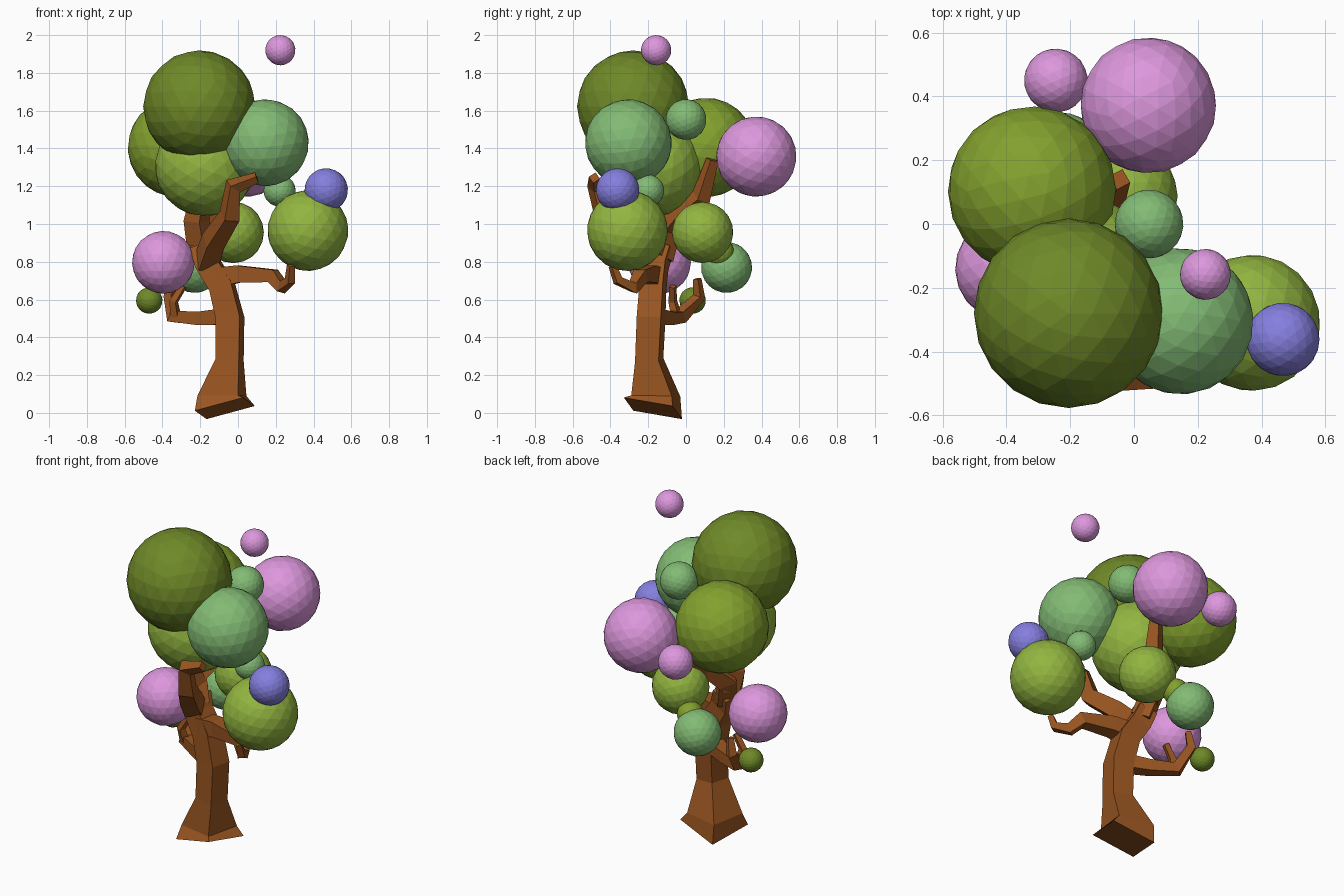
import bpy, bmesh, math
from mathutils import Vector

if "Cube" in bpy.data.objects:
    bpy.data.objects.remove(bpy.data.objects["Cube"])


def material(name, rgb):
    # display colour -> linear
    m = bpy.data.materials.new(name)
    m.diffuse_color = [(c / 255) ** 2.2 for c in rgb] + [1]
    m.use_nodes = True
    m.node_tree.nodes["Principled BSDF"].inputs["Base Color"].default_value = m.diffuse_color
    return m


bark = material("bark", (152, 86, 38))
MATS = {
    "dark": material("dark_leaf", (110, 136, 44)),
    "olive": material("olive_leaf", (130, 160, 50)),
    "light": material("light_leaf", (145, 180, 66)),
    "green": material("green_leaf", (130, 186, 116)),
    "pink": material("pink_leaf", (220, 150, 220)),
    "blue": material("blue_leaf", (132, 126, 222)),
}


def limb(name, pts, start=None):
    """Square tube through (x, y, z, corner radius) points."""
    ps = [Vector(p[:3]) for p in pts]
    bm = bmesh.new()
    rings, ref = [], start
    for i, p in enumerate(ps):
        a = (p - ps[i - 1]).normalized() if i > 0 else Vector()
        b = (ps[i + 1] - p).normalized() if i < len(ps) - 1 else Vector()
        t = (a + b).normalized()
        if ref is None:
            side = t.cross(Vector((0, 0, 1))).normalized()
            ref = side + side.cross(t)
        u = (ref - t * ref.dot(t)).normalized()
        v = t.cross(u)
        ref = u
        r = pts[i][3]
        rings.append([bm.verts.new(p + d * r) for d in (u, v, -u, -v)])
    for lo, hi in zip(rings, rings[1:]):
        for k in range(4):
            n = (k + 1) % 4
            bm.faces.new((lo[k], lo[n], hi[n], hi[k]))
    bm.faces.new(rings[0][::-1])
    bm.faces.new(rings[-1])
    me = bpy.data.meshes.new(name)
    bm.to_mesh(me)
    bm.free()
    me.materials.append(bark)
    bpy.context.collection.objects.link(bpy.data.objects.new(name, me))


# trunk and branches
limb("trunk", [(-.07, -.175, .024, .19), (-.085, -.16, .09, .155), (-.045, -.195, .28, .09),
               (-.042, -.185, .5, .092), (-.085, -.175, .67, .088), (-.16, -.16, .79, .085),
               (-.19, -.13, .88, .08)],
     Vector((math.cos(.56), math.sin(.56), 0)))
limb("front_branch", [(-.17, -.17, .79, .075), (-.13, -.28, .91, .07), (-.045, -.43, 1.04, .06),
                      (-.025, -.475, 1.2, .05), (.1, -.485, 1.245, .03)])
limb("back_branch", [(-.17, -.14, .82, .075), (-.21, -.1, .97, .075), (-.14, -.01, 1.07, .065),
                     (-.08, .08, 1.14, .055), (-.045, .14, 1.34, .035)])
limb("top_branch", [(-.2, -.12, .9, .075), (-.22, -.15, 1.02, .07), (-.19, -.18, 1.2, .05)])
limb("right_branch", [(-.11, -.18, .715, .075), (0, -.2, .735, .065), (.185, -.24, .725, .05),
                      (.235, -.28, .665, .04), (.275, -.36, .7, .03), (.28, -.39, .78, .022)])
limb("left_branch", [(-.07, -.17, .51, .06), (-.2, -.1, .5, .05), (-.34, -.03, .51, .045),
                     (-.36, .07, .615, .035), (-.345, .06, .71, .022)])
limb("left_twig", [(-.33, -.05, .51, .03), (-.34, -.07, .59, .025), (-.29, -.07, .67, .02)])

# foliage balls: colour, x, y, z, radius
BALLS = [
    ("dark", -.205, -.28, 1.622, .297), ("olive", -.32, .105, 1.405, .264),
    ("light", -.175, -.175, 1.305, .265), ("green", .145, -.305, 1.43, .23),
    ("light", .37, -.31, .965, .214), ("blue", .467, -.362, 1.18, .115),
    ("pink", -.395, -.14, .797, .166), ("pink", .045, .372, 1.357, .213),
    ("pink", -.245, .45, 1.3, .1), ("pink", .224, -.158, 1.92, .08),
    ("light", -.025, .088, .955, .162), ("green", .22, -.2, 1.177, .085),
    ("green", .047, 0, 1.553, .108), ("green", -.23, .215, .77, .135),
    ("dark", -.47, .035, .595, .07), ("olive", -.155, .18, .85, .075),
]
for i, (col, x, y, z, r) in enumerate(BALLS):
    bpy.ops.mesh.primitive_ico_sphere_add(subdivisions=3, radius=r, location=(x, y, z),
                                          rotation=(i * .7, i * 1.1, i * .4))
    ob = bpy.context.object
    ob.name = f"foliage_ball_{i + 1}"
    ob.data.materials.append(MATS[col])
